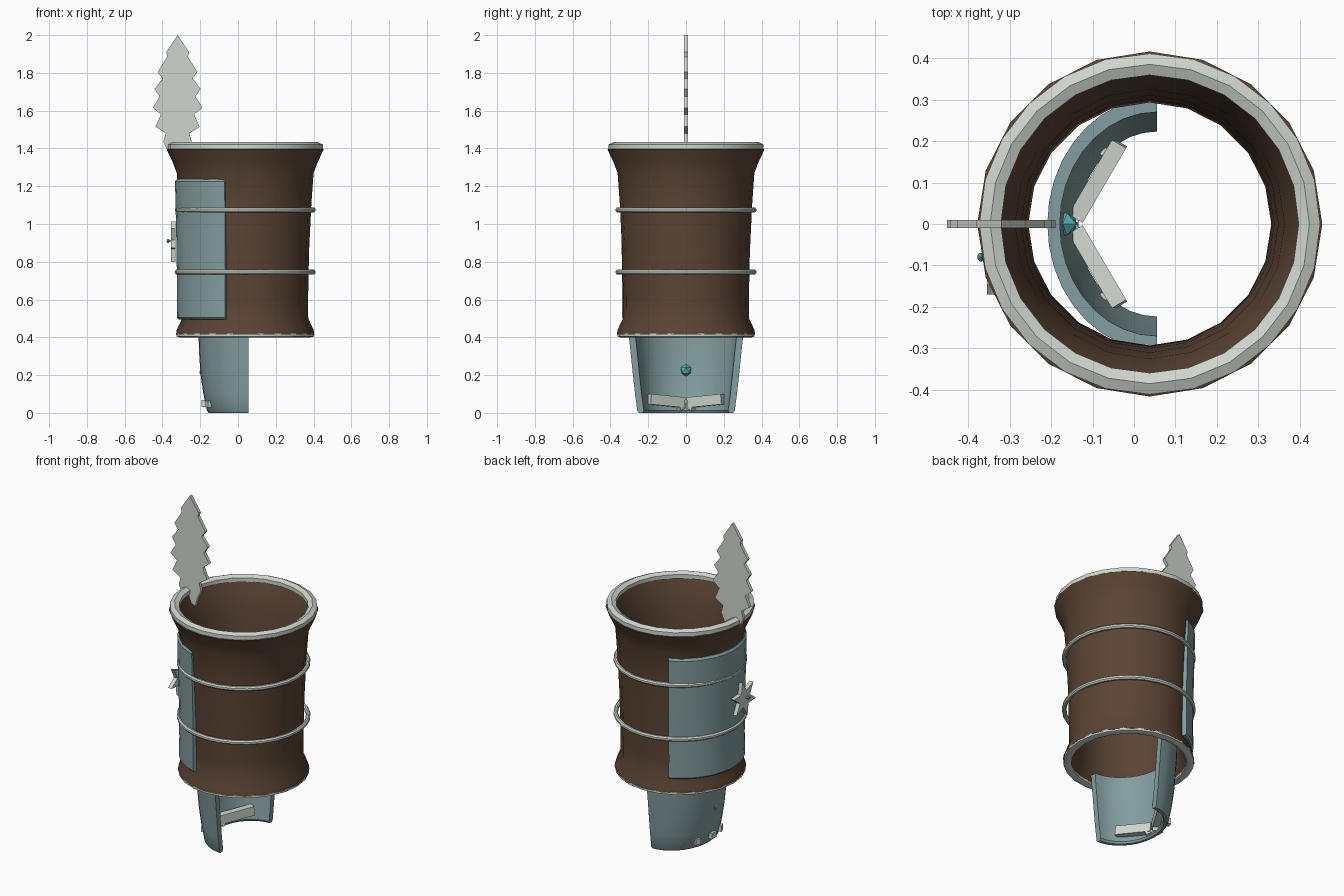
import bpy, bmesh, math
from mathutils import Matrix, Vector

if "Cube" in bpy.data.objects:
    bpy.data.objects.remove(bpy.data.objects["Cube"])


def mat(name, c):
    m = bpy.data.materials.new(name)
    m.diffuse_color = (*c, 1)
    m.use_nodes = True
    m.node_tree.nodes["Principled BSDF"].inputs["Base Color"].default_value = m.diffuse_color
    return m


LEATHER = mat("brown_leather", (0.105, 0.058, 0.035))
METAL = mat("pale_metal", (0.62, 0.67, 0.61))
TEAL = mat("teal_plate", (0.23, 0.34, 0.35))
GEM = mat("gem", (0.10, 0.50, 0.50))
CX = 0.038


def finish(name, bm, m, smooth=0):
    bmesh.ops.recalc_face_normals(bm, faces=bm.faces[:])
    me = bpy.data.meshes.new(name)
    bm.to_mesh(me)
    bm.free()
    ob = bpy.data.objects.new(name, me)
    bpy.context.collection.objects.link(ob)
    me.materials.append(m)
    if smooth:
        bpy.ops.object.select_all(action='DESELECT')
        ob.select_set(True)
        bpy.context.view_layer.objects.active = ob
        bpy.ops.object.shade_smooth_by_angle(angle=math.radians(smooth))
    return ob


def sweep(name, prof, n, m, a0=0, a1=360, cx=CX, smooth=35):
    """Turn a closed profile of (rx, ry, z) around z, capping partial turns."""
    bm = bmesh.new()
    full = a1 - a0 == 360
    rows = []
    for i in range(n if full else n + 1):
        a = math.radians(a0 + (a1 - a0) * i / n)
        rows.append([bm.verts.new((cx + rx * math.cos(a), ry * math.sin(a), z))
                     for rx, ry, z in prof])
    k = len(prof)
    for i in range(n):
        r, s = rows[i], rows[(i + 1) % len(rows)]
        for j in range(k):
            bm.faces.new((r[j], r[(j + 1) % k], s[(j + 1) % k], s[j]))
    if not full:
        bm.faces.new(rows[0])
        bm.faces.new(rows[-1])
    return finish(name, bm, m, smooth)


def ring(name, r, z, w, h, n, seg):
    prof = []
    for i in range(seg):
        a = 2 * math.pi * (i + 0.5) / seg
        rr = r + w * math.cos(a)
        prof.append((rr, rr, z + h * math.sin(a)))
    sweep(name, prof, n, METAL, smooth=40)


def slab(name, outline, y, t, m, matrix=Matrix()):
    """Flat piece: (x, z) outline given thickness t along y."""
    bm = bmesh.new()
    f = bm.faces.new([bm.verts.new((x, y - t / 2, z)) for x, z in outline])
    ext = bmesh.ops.extrude_face_region(bm, geom=[f])
    vs = [v for v in ext["geom"] if isinstance(v, bmesh.types.BMVert)]
    bmesh.ops.translate(bm, verts=vs, vec=(0, t, 0))
    bm.transform(matrix)
    return finish(name, bm, m)


def bar(name, a, b, w, h, m):
    """Box running from a to b."""
    a, b = Vector(a), Vector(b)
    d = b - a
    bm = bmesh.new()
    bmesh.ops.create_cube(bm, size=1)
    rot = d.to_track_quat('X', 'Z').to_matrix().to_4x4()
    bm.transform(Matrix.Translation((a + b) / 2) @ rot @ Matrix.Diagonal((d.length, w, h, 1)))
    return finish(name, bm, m)


def gem(name, loc, scale):
    bm = bmesh.new()
    bmesh.ops.create_icosphere(bm, subdivisions=1, radius=1)
    bm.transform(Matrix.Translation(loc) @ Matrix.Diagonal((*scale, 1)))
    finish(name, bm, GEM)


# Leather tube, open at both ends
outer = [(0.366, 0.415), (0.362, 0.44), (0.334, 0.5), (0.333, 0.6), (0.338, 0.85),
         (0.35, 1.1), (0.362, 1.27), (0.385, 1.33), (0.416, 1.395)]
inner = [(0.375, 1.41), (0.345, 1.33), (0.325, 1.25), (0.31, 1.05), (0.3, 0.8),
         (0.293, 0.55), (0.3, 0.48), (0.33, 0.415)]
sweep("leather_tube", [(r, r, z) for r, z in outer + inner], 20, LEATHER)

# Metal rim, bottom trim and hoops
ring("top_rim", 0.385, 1.409, 0.03, 0.024, 24, 6)
ring("bottom_trim", 0.342, 0.412, 0.025, 0.014, 24, 6)
for i, z in enumerate((0.745, 1.075)):
    ring(f"hoop_{i + 1}", 0.36, z, 0.013, 0.014, 28, 8)

# Curved panel on the left side of the tube
out = [(0.363, 0.505), (0.361, 0.62), (0.364, 0.86), (0.369, 1.08), (0.372, 1.225)]
sweep("side_panel", [(0.32, 0.32, 0.495), (0.352, 0.345, 0.495)]
      + [(r, r - 0.008, z) for r, z in out]
      + [(0.362, 0.355, 1.238), (0.345, 0.345, 1.238), (0.32, 0.32, 0.8)],
      16, TEAL, a0=114, a1=253)

# Lower half-round plate
plate = [(0.21, 0.25, 0.0), (0.219, 0.258, 0.012), (0.238, 0.27, 0.1), (0.253, 0.281, 0.2),
         (0.26, 0.291, 0.3), (0.264, 0.303, 0.41), (0.264, 0.305, 0.45)]
back = [(rx - 0.03, ry - 0.035, z) for rx, ry, z in reversed(plate[1:])]
sweep("lower_plate", plate + back + [(0.195, 0.23, 0.0)], 18, TEAL, a0=90, a1=270, cx=0.055)

# V-shaped trim inside the lower plate, with tips poking through outside
for s, side in ((1, "back"), (-1, "front")):
    bar(f"v_trim_{side}", (-0.14, 0.015 * s, 0.055), (-0.035, 0.195 * s, 0.073),
        0.04, 0.055, METAL)
    bar(f"foot_tip_{side}", (-0.15, 0.01 * s, 0.04), (-0.12, 0.04 * s, 0.02), 0.03, 0.02, METAL)
    bar(f"outer_tip_{side}", (-0.13, 0.1 * s, 0.045), (-0.165, 0.115 * s, 0.045),
        0.035, 0.035, METAL)
    bar(f"side_tip_{side}", (-0.07, 0.17 * s, 0.065), (-0.09, 0.2 * s, 0.065),
        0.02, 0.03, METAL)
bar("middle_tip", (-0.15, 0, 0.05), (-0.192, 0, 0.05), 0.045, 0.035, METAL)
gem("lower_gem", (-0.172, 0, 0.225), (0.037, 0.032, 0.034))

# Pointed leaf badge and its gem on the side panel
star = []
for i in range(12):
    a = math.pi * i / 6 + 0.3
    r = 0.05 if i % 2 else 0.11
    star.append((r * math.cos(a), r * math.sin(a)))
slab("leaf_badge", star, 0, 0.024, METAL,
     Matrix.Translation((-0.343, -0.065, 0.905)) @ Matrix.Rotation(math.pi / 2, 4, 'Z'))
bar("gem_stem", (-0.34, -0.08, 0.91), (-0.37, -0.08, 0.91), 0.01, 0.01, METAL)
gem("badge_gem", (-0.37, -0.08, 0.91), (0.009, 0.012, 0.012))

# Serrated feather standing inside the rim
half = [(0.06, 1.91), (0.055, 1.885), (0.105, 1.805), (0.08, 1.77), (0.122, 1.715),
        (0.095, 1.675), (0.131, 1.615), (0.088, 1.58), (0.117, 1.515), (0.063, 1.48),
        (0.075, 1.435), (0.05, 1.38)]
right = [(-0.32 + w, z) for w, z in half]
left = [(-0.32 - w, z) for w, z in reversed(half)]
slab("feather", [(-0.32, 2.0)] + right + [(-0.285, 1.33)] + left, 0, 0.02, METAL)
